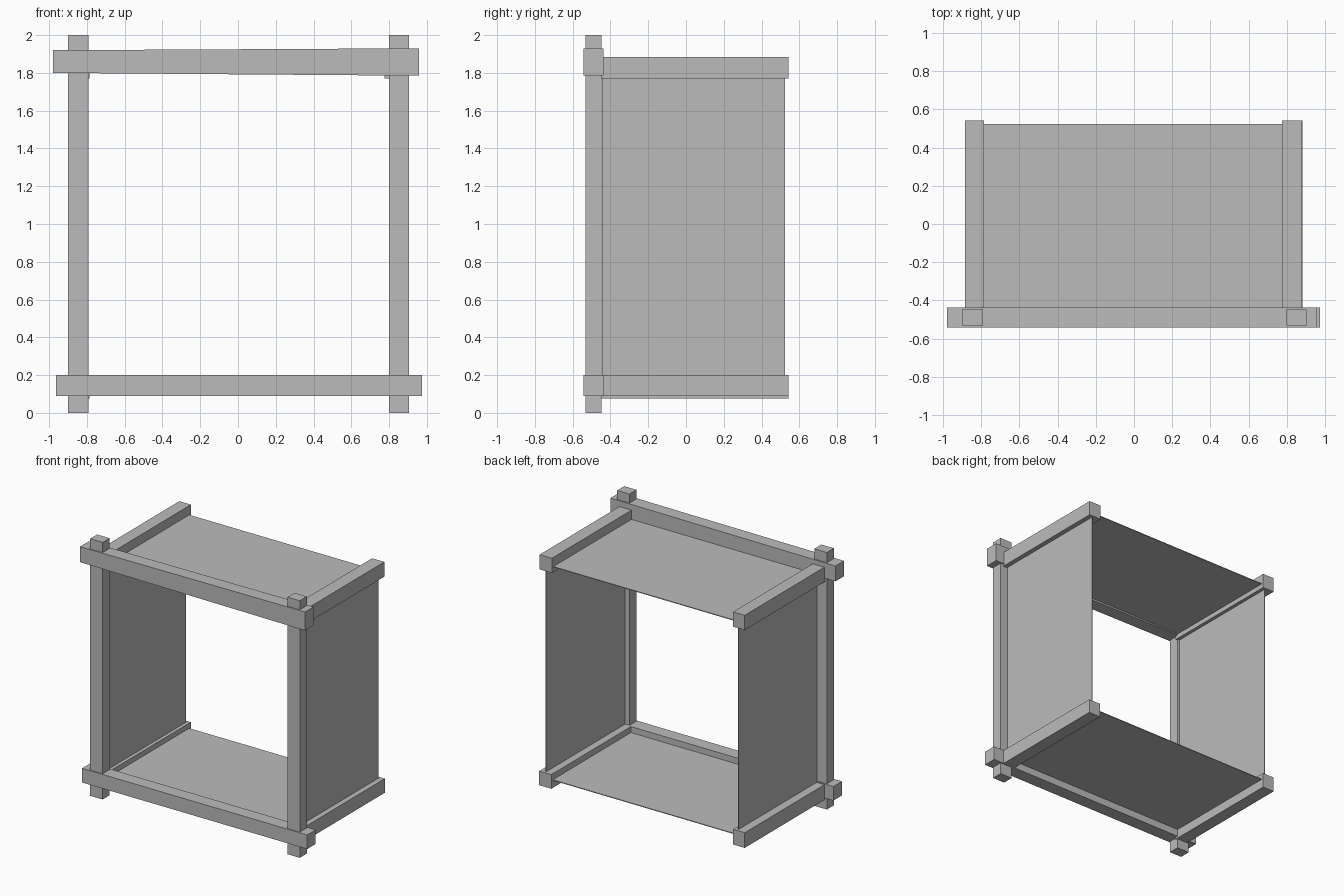
import bpy
import bmesh

cube = bpy.data.objects.get("Cube")
if cube:
    bpy.data.objects.remove(cube, do_unlink=True)

# One plain grey for the whole frame
grey = bpy.data.materials.new("plain grey")
grey.use_nodes = True
colour = (0.5, 0.5, 0.5, 1)
grey.diffuse_color = colour
grey.node_tree.nodes["Principled BSDF"].inputs["Base Color"].default_value = colour


def box(name, x, y, z, z_right=None):
    """Box from (low, high) ranges; z_right gives a different height range at +x."""
    bm = bmesh.new()
    bmesh.ops.create_cube(bm, size=1)
    for v in bm.verts:
        zr = z_right if z_right and v.co.x > 0 else z
        v.co = (x[v.co.x > 0], y[v.co.y > 0], zr[v.co.z > 0])
    mesh = bpy.data.meshes.new(name)
    bm.to_mesh(mesh)
    bm.free()
    mesh.materials.append(grey)
    obj = bpy.data.objects.new(name, mesh)
    bpy.context.collection.objects.link(obj)
    return obj


# Front posts
post_y = (-0.533, -0.447)
box("right_post", (-0.90, -0.792), post_y, (0, 2))
box("left_post", (0.80, 0.905), post_y, (0, 2))

# Front rails crossing the posts, the upper one slightly tapered
rail_y = (-0.542, -0.437)
box("top_front_rail", (-0.98, 0.957), rail_y, (1.80, 1.92), (1.785, 1.93))
box("bottom_front_rail", (-0.963, 0.975), rail_y, (0.09, 0.20))

# Side rails running back from the front rails
side_y = (-0.46, 0.542)
box("top_right_rail", (-0.885, -0.785), side_y, (1.77, 1.885))
box("top_left_rail", (0.775, 0.88), side_y, (1.77, 1.885))
box("bottom_right_rail", (-0.885, -0.785), side_y, (0.075, 0.193))
box("bottom_left_rail", (0.78, 0.884), side_y, (0.09, 0.20))

# Thin panels between the rails
panel_y = (-0.445, 0.523)
half = 0.003
for name, z in (("bottom_panel", 0.15), ("top_panel", 1.81)):
    box(name, (-0.815, 0.84), panel_y, (z - half, z + half))
for name, x in (("right_panel", -0.815), ("left_panel", 0.84)):
    box(name, (x - half, x + half), panel_y, (0.15, 1.81))
